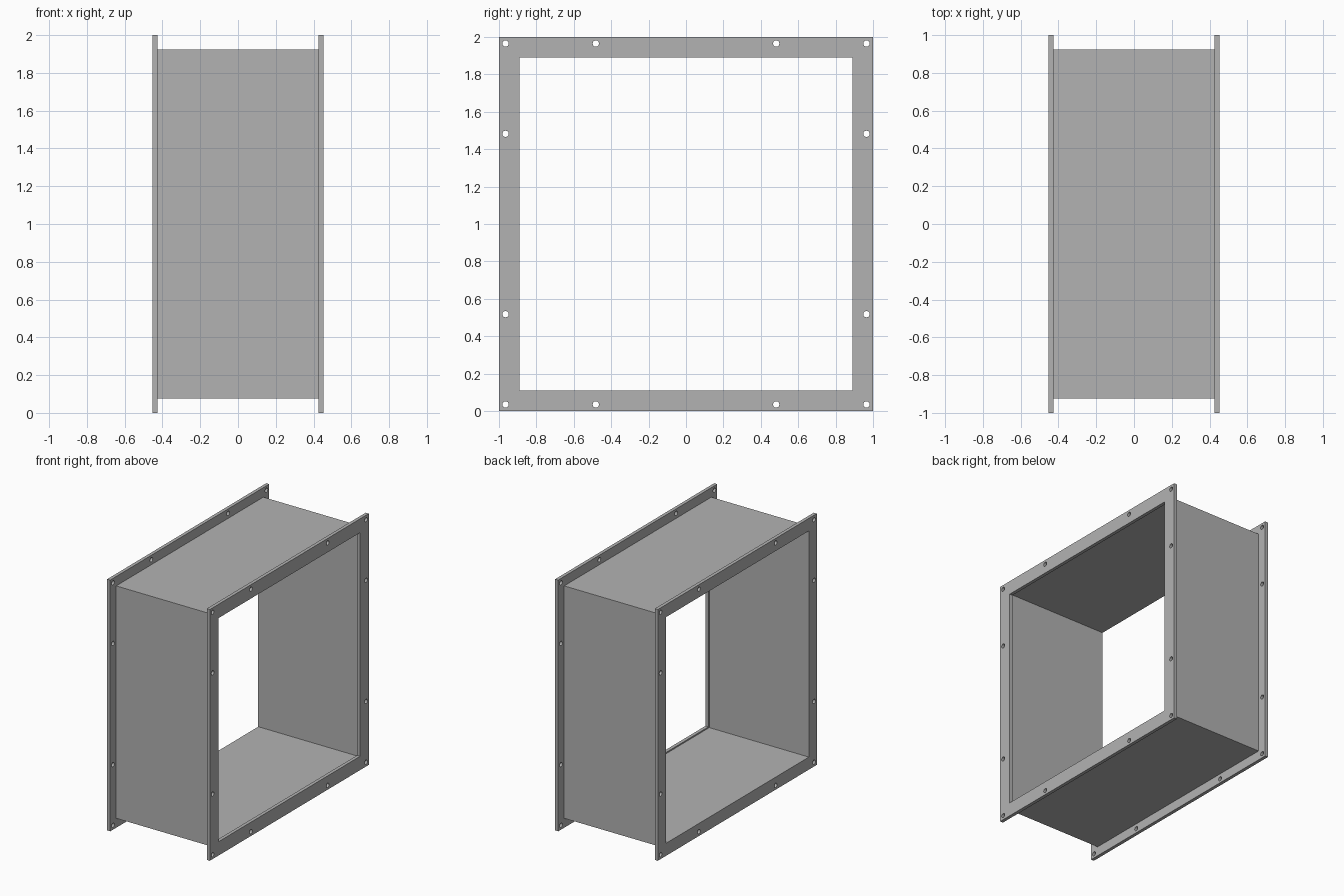
import bpy
from math import cos, sin, tau, radians

if "Cube" in bpy.data.objects:
    bpy.data.objects.remove(bpy.data.objects["Cube"], do_unlink=True)

# Single galvanised grey
steel = bpy.data.materials.new("steel_grey")
steel.use_nodes = True
GREY = (0.448, 0.448, 0.448, 1)
steel.diffuse_color = GREY
steel.node_tree.nodes["Principled BSDF"].inputs["Base Color"].default_value = GREY

HALF_LENGTH = 0.452
THICK = 0.027
DUCT_OUTER, DUCT_INNER = 0.925, 0.90
LIP_INNER = 0.89
BOLT_EDGE, BOLT_MID, BOLT_RADIUS = 0.965, 0.482, 0.017


def square(h):
    return [(-h, -h), (h, -h), (h, h), (-h, h)]


def circle(cx, cy, r, sides=24):
    return [(cx + r * cos(tau * i / sides), cy + r * sin(tau * i / sides))
            for i in range(sides)]


def plate(name, loops, x, thickness):
    """Filled outline in the YZ plane with holes, extruded along X."""
    curve = bpy.data.curves.new(name, "CURVE")
    curve.dimensions = "2D"
    curve.fill_mode = "BOTH"
    curve.extrude = thickness / 2
    for loop in loops:
        spline = curve.splines.new("POLY")
        spline.points.add(len(loop) - 1)
        for point, (u, v) in zip(spline.points, loop):
            point.co = (u, v, 0, 1)
        spline.use_cyclic_u = True
    curve.materials.append(steel)
    obj = bpy.data.objects.new(name, curve)
    bpy.context.collection.objects.link(obj)
    obj.location = (x, 0, 1)
    obj.rotation_euler = (radians(90), 0, radians(90))
    bpy.ops.object.select_all(action="DESELECT")
    obj.select_set(True)
    bpy.context.view_layer.objects.active = obj
    bpy.ops.object.convert(target="MESH")
    bpy.ops.object.shade_flat()


# Bolt holes: four corners plus two along each side
e, m = BOLT_EDGE, BOLT_MID
centres = [(sx * a, sy * b) for a, b in ((e, e), (m, e), (e, m))
           for sx in (-1, 1) for sy in (-1, 1)]
bolts = [circle(u, v, BOLT_RADIUS) for u, v in centres]

# Square duct between the two flanges
plate("duct_body", [square(DUCT_OUTER), square(DUCT_INNER)],
      0, 2 * (HALF_LENGTH - THICK))

# Flanges, the left one with a small inner lip
for name, side, opening in (("right_flange", -1, DUCT_INNER),
                            ("left_flange", 1, LIP_INNER)):
    plate(name, [square(1), square(opening)] + bolts,
          side * (HALF_LENGTH - THICK / 2), THICK)
